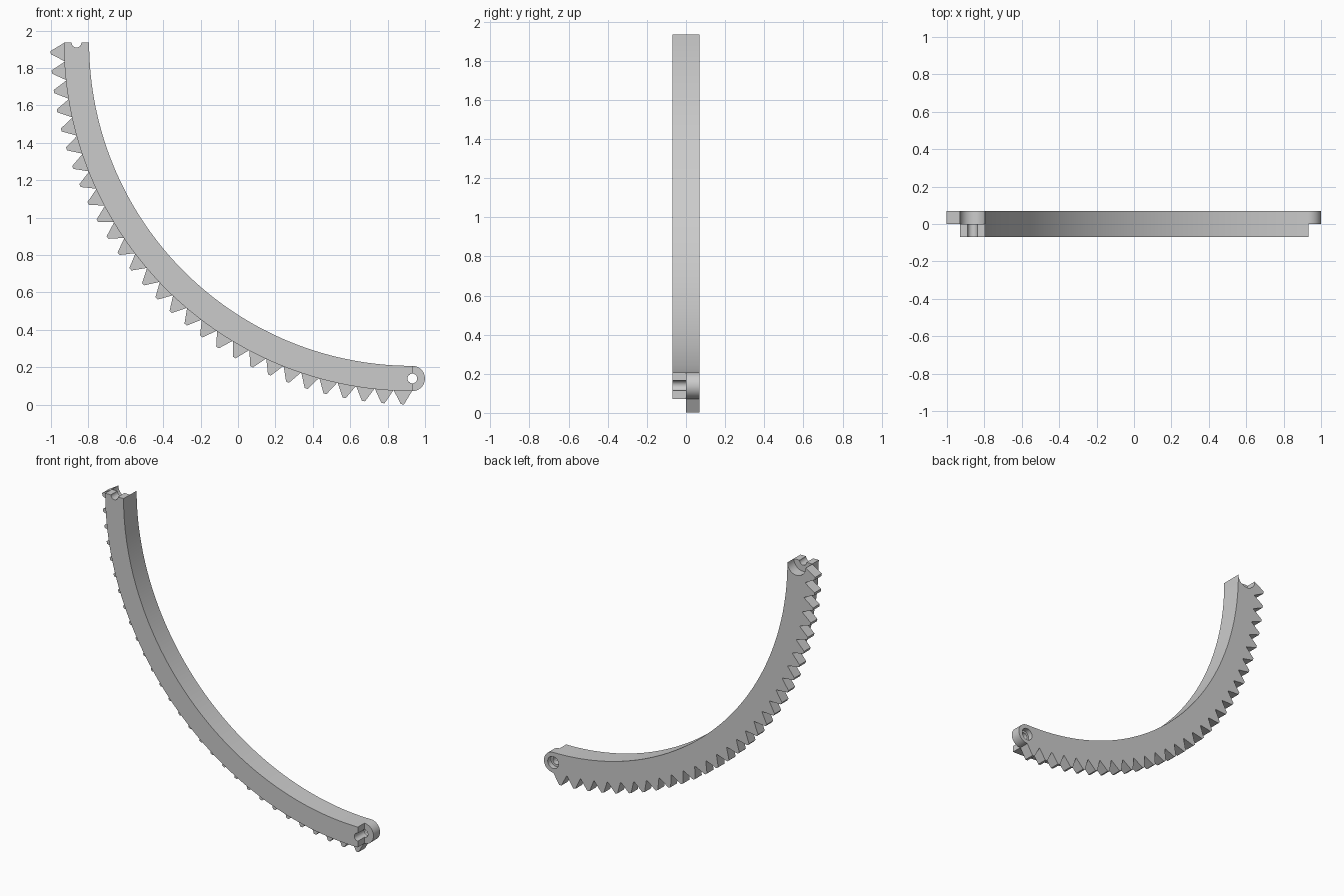
import bpy, bmesh
from math import pi, cos, sin
from mathutils import Matrix

cube = bpy.data.objects.get("Cube")
if cube:
    bpy.data.objects.remove(cube)

CX, CZ = 0.932, 1.935            # centre of the quarter ring
R_IN, R_OUT, R_TIP = 1.728, 1.863, 1.934
R_MID, HALF = (R_IN + R_OUT) / 2, (R_OUT - R_IN) / 2
HOLE, BORE, DEPTH = 0.026, 0.04, 0.069
TEETH, STEPS = 29, 87
PIN = (CX, CZ - R_MID)           # pivot at the lower end
SOCKET = (CX - R_MID, CZ)        # matching seat at the upper end

grey = bpy.data.materials.new("plain grey")
grey.use_nodes = True
grey.diffuse_color = (0.6, 0.6, 0.6, 1)
grey.node_tree.nodes["Principled BSDF"].inputs["Base Color"].default_value = (0.6, 0.6, 0.6, 1)


def ring(r, t):
    """Point on the quarter ring: t = 0 at the upper end, pi/2 at the lower."""
    return (CX - r * cos(t), CZ - r * sin(t))


def arc(centre, r, a, b, n=24):
    return [(centre[0] + r * cos(a + (b - a) * i / n),
             centre[1] + r * sin(a + (b - a) * i / n)) for i in range(n + 1)]


def plate(name, outline, y0, y1):
    """Extrude an x-z outline between two depths."""
    bm = bmesh.new()
    verts = []
    for x, z in outline:
        if not verts or (verts[-1].co.x - x) ** 2 + (verts[-1].co.z - z) ** 2 > 1e-9:
            verts.append(bm.verts.new((x, y0, z)))
    if (verts[0].co - verts[-1].co).length < 1e-4:
        bm.verts.remove(verts.pop())
    face = bm.faces.new(verts)
    grown = bmesh.ops.extrude_face_region(bm, geom=[face])["geom"]
    bmesh.ops.translate(bm, vec=(0, y1 - y0, 0),
                        verts=[v for v in grown if isinstance(v, bmesh.types.BMVert)])
    bmesh.ops.recalc_face_normals(bm, faces=bm.faces)
    mesh = bpy.data.meshes.new(name)
    bm.to_mesh(mesh)
    bm.free()
    mesh.materials.append(grey)
    obj = bpy.data.objects.new(name, mesh)
    bpy.context.collection.objects.link(obj)
    return obj


def activate(obj):
    bpy.ops.object.select_all(action="DESELECT")
    obj.select_set(True)
    bpy.context.view_layer.objects.active = obj


def drill(obj, r, y0, y1):
    """Cut a round hole at the pivot."""
    cutter = plate("drill_cutter", arc(PIN, r, 0, 2 * pi, 32), y0, y1)
    cutter.hide_render = True
    mod = obj.modifiers.new("hole", "BOOLEAN")
    mod.operation, mod.solver, mod.object = "DIFFERENCE", "EXACT", cutter
    activate(obj)
    bpy.ops.object.modifier_apply(modifier=mod.name)
    bpy.data.objects.remove(cutter)


quarter = pi / 2
inner = [ring(R_IN, quarter * (1 - i / STEPS)) for i in range(STEPS + 1)]
outer = [ring(R_OUT, quarter * i / STEPS) for i in range(STEPS + 1)]

# Toothed outer edge of the back half
pitch = quarter / TEETH
toothed = [ring(R_OUT, 0)]
for i in range(TEETH):
    mid = (i + 0.5) * pitch
    toothed += [ring(r, mid + s * pitch) for r, s in
                ((R_OUT, -0.48), (R_TIP, -0.08), (R_TIP, 0.08), (R_OUT, 0.48))]
toothed.append(ring(R_OUT, quarter))

# Back half: teeth, round pivot lug, round seat at the top
gear_half = plate("toothed_back_half",
                  toothed + arc(PIN, HALF, -quarter, quarter) + inner
                  + arc(SOCKET, HALF, 0, -pi), 0, DEPTH)
drill(gear_half, HOLE, -0.05, 0.1)
drill(gear_half, BORE, 0.035, 0.1)

# Front half: plain band with half-round notches at both ends
band_half = plate("plain_front_half",
                  outer + arc(PIN, HOLE, -quarter, -3 * quarter) + inner
                  + arc(SOCKET, HOLE, 0, -pi), -DEPTH, 0)

for obj in (gear_half, band_half):
    activate(obj)
    bpy.ops.object.shade_smooth_by_angle(angle=pi / 6)
